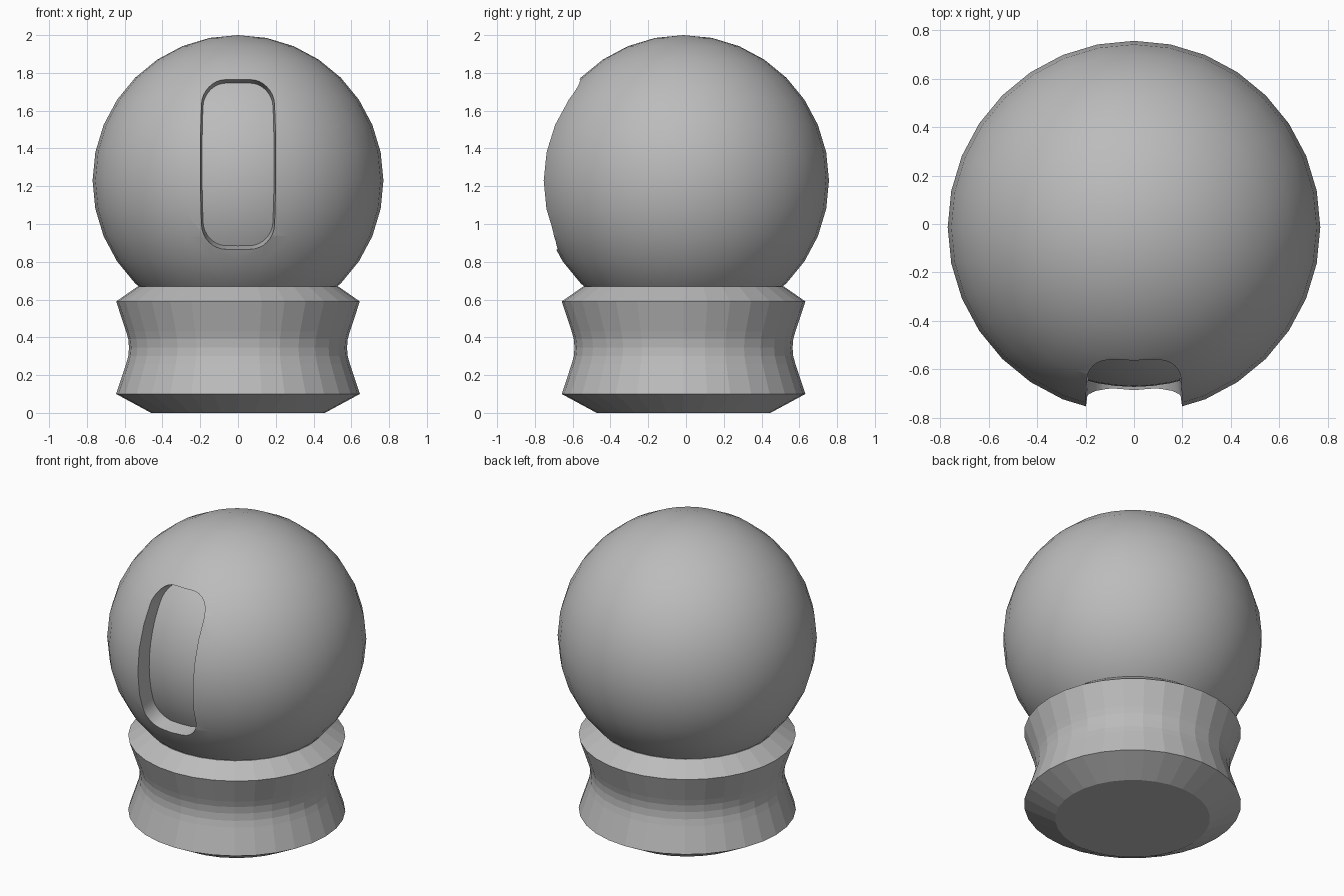
import bpy, bmesh, math
from mathutils import Vector

if "Cube" in bpy.data.objects:
    bpy.data.objects.remove(bpy.data.objects["Cube"])

CY, CZ, R = -0.013, 1.23, 0.77      # ball centre and radius
SLOT_Z, SLOT_W, SLOT_H, CORNER = 1.315, 0.2, 0.45, 0.13

grey = bpy.data.materials.new("plain grey")
grey.use_nodes = True
grey.diffuse_color = (0.5, 0.5, 0.5, 1)
grey.node_tree.nodes["Principled BSDF"].inputs["Base Color"].default_value = (0.5, 0.5, 0.5, 1)


def add_object(name, bm):
    bmesh.ops.recalc_face_normals(bm, faces=bm.faces)
    mesh = bpy.data.meshes.new(name)
    bm.to_mesh(mesh)
    bm.free()
    mesh.materials.append(grey)
    obj = bpy.data.objects.new(name, mesh)
    bpy.context.collection.objects.link(obj)
    return obj


def sphere(name, radius, centre, segments):
    bm = bmesh.new()
    bmesh.ops.create_uvsphere(bm, u_segments=segments, v_segments=segments // 2, radius=radius)
    bmesh.ops.translate(bm, verts=bm.verts, vec=centre)
    return add_object(name, bm)


def loft(name, rings):
    """Join closed rings of points into a capped solid."""
    bm = bmesh.new()
    loops = [[bm.verts.new(p) for p in ring] for ring in rings]
    for low, high in zip(loops, loops[1:]):
        for i in range(len(low)):
            j = (i + 1) % len(low)
            bm.faces.new((low[i], low[j], high[j], high[i]))
    bm.faces.new(loops[0])
    bm.faces.new(loops[-1])
    return add_object(name, bm)


def activate(obj):
    bpy.ops.object.select_all(action="DESELECT")
    obj.select_set(True)
    bpy.context.view_layer.objects.active = obj


def subtract(target, cutter):
    cutter.hide_render = True
    mod = target.modifiers.new("cut", "BOOLEAN")
    mod.operation, mod.solver, mod.object = "DIFFERENCE", "EXACT", cutter
    activate(target)
    bpy.ops.object.modifier_apply(modifier=mod.name)
    bpy.data.objects.remove(cutter)


# Waisted pedestal with flat facets
profile = [(0.46, 0), (0.645, 0.10), (0.592, 0.26), (0.581, 0.30), (0.577, 0.345),
           (0.581, 0.39), (0.592, 0.43), (0.645, 0.59), (0.53, 0.67)]
angles = [math.tau * i / 32 for i in range(32)]
loft("pedestal", [[(r * math.cos(a), CY + r * math.sin(a), z) for a in angles]
                  for r, z in profile])

# Ball
ball = sphere("ball", R, (0, CY, CZ), 32)

# Rounded slot outline, with slightly bowed sides
outline = []
for quadrant, (sx, sz) in enumerate([(1, 1), (-1, 1), (-1, -1), (1, -1)]):
    for step in range(9):
        a = math.pi / 2 * (quadrant + step / 8)
        x = sx * (SLOT_W - CORNER) + CORNER * math.cos(a)
        z = sz * (SLOT_H - CORNER) + CORNER * math.sin(a)
        outline.append((x * (1 - 0.06 * (z / SLOT_H) ** 2), z))


def slot_ring(depth):
    """Slot outline on the ball, pushed inward and tapered."""
    scale = 1 - 0.45 * depth
    ring = []
    for x, z in outline:
        rim = math.sqrt(R * R - x * x - (SLOT_Z + z - CZ) ** 2)
        ring.append(Vector((x * scale, CY - rim + depth, SLOT_Z + z * scale)))
    return ring


# Recess with a curved floor
cutter = loft("slot_cutter", [slot_ring(-0.2), slot_ring(0.22)])
subtract(cutter, sphere("slot_floor", 0.765, (0, CY + 0.105, CZ), 64))
subtract(ball, cutter)
activate(ball)
bpy.ops.object.shade_smooth_by_angle(angle=math.radians(30))
